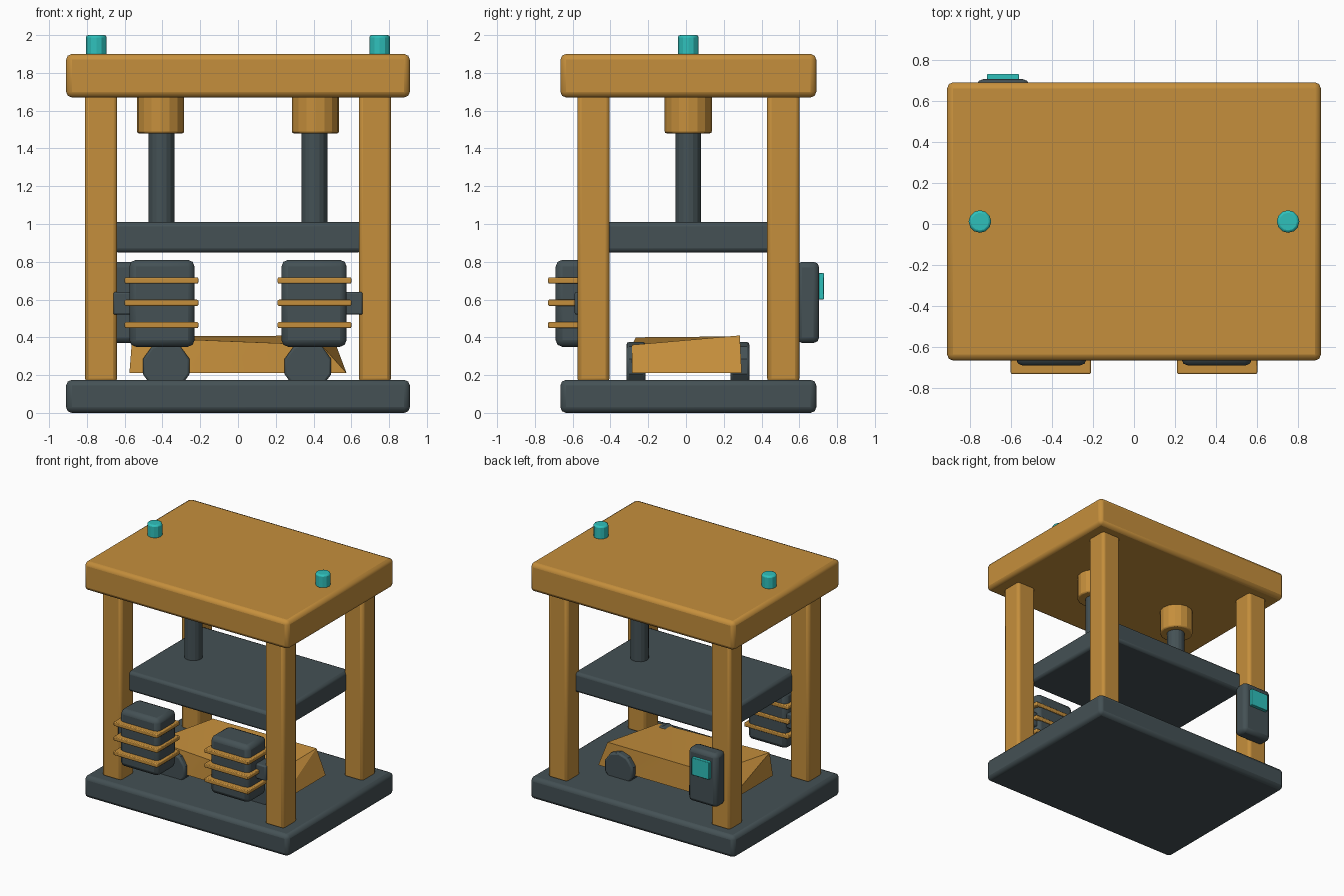
import bpy, bmesh, math
from mathutils import Vector, Matrix

if "Cube" in bpy.data.objects:
    bpy.data.objects.remove(bpy.data.objects["Cube"])


def material(name, rgb):
    mat = bpy.data.materials.new(name)
    mat.use_nodes = True
    color = (*rgb, 1)
    mat.diffuse_color = color
    mat.node_tree.nodes["Principled BSDF"].inputs["Base Color"].default_value = color
    return mat


GOLD = material("ochre paint", (0.56, 0.275, 0.045))
STEEL = material("dark steel", (0.058, 0.082, 0.09))
TEAL = material("teal light", (0.028, 0.53, 0.5))


def finish(name, bm, mat, bevel=0, segments=2):
    bmesh.ops.recalc_face_normals(bm, faces=bm.faces)
    mesh = bpy.data.meshes.new(name)
    bm.to_mesh(mesh)
    bm.free()
    mesh.materials.append(mat)
    obj = bpy.data.objects.new(name, mesh)
    bpy.context.collection.objects.link(obj)
    if bevel:
        mod = obj.modifiers.new("rounded edges", "BEVEL")
        mod.width = bevel
        mod.segments = segments
        mod.limit_method = "ANGLE"
        mod.angle_limit = math.radians(40)
    bpy.ops.object.select_all(action="DESELECT")
    obj.select_set(True)
    bpy.context.view_layer.objects.active = obj
    bpy.ops.object.shade_smooth_by_angle(angle=math.radians(20))
    return obj


def box(name, xs, ys, zs, mat, bevel=0):
    """Box between a low and a high value on each axis."""
    low, high = (Vector(c) for c in zip(xs, ys, zs))
    bm = bmesh.new()
    bmesh.ops.create_cube(bm, size=1)
    for v in bm.verts:
        v.co = (low + high) / 2 + v.co * (high - low)
    return finish(name, bm, mat, bevel)


def cylinder(name, center, radius, depth, mat, sides=16, axis="Z", bevel=0.01):
    turn = Matrix.Rotation(math.pi / 2, 4, "X") if axis == "Y" else Matrix()
    bm = bmesh.new()
    bmesh.ops.create_cone(bm, cap_ends=True, segments=sides, radius1=radius,
                          radius2=radius, depth=depth,
                          matrix=Matrix.Translation(center) @ turn)
    return finish(name, bm, mat, bevel)


# Frame: base, roof and four posts
WIDTH, DEPTH = (-0.91, 0.91), (-0.665, 0.69)
box("base", WIDTH, DEPTH, (0, 0.175), STEEL, 0.03)
box("roof", WIDTH, DEPTH, (1.67, 1.9), GOLD, 0.03)
for side, xs in (("left", (0.64, 0.81)), ("right", (-0.81, -0.64))):
    for end, ys in (("front", (-0.575, -0.405)), ("back", (0.43, 0.6))):
        box(f"{end}_{side}_post", xs, ys, (0.16, 1.69), GOLD, 0.022)

# Press plate with its two pistons, and the roof lamps
box("press_plate", (-0.66, 0.66), (-0.47, 0.49), (0.85, 1.01), STEEL, 0.022)
for side, s in (("left", 1), ("right", -1)):
    cylinder(f"{side}_piston_sleeve", (s * 0.41, 0.012, 1.58), 0.125, 0.2, GOLD)
    cylinder(f"{side}_piston_rod", (s * 0.405, 0.012, 1.25), 0.068, 0.52, STEEL)
    cylinder(f"{side}_roof_lamp", (s * 0.75, 0.012, 1.945), 0.055, 0.11, TEAL, 12, bevel=0.012)

# Ribbed pump units on the front posts
for side, s in (("left", 1), ("right", -1)):
    def span(a, b):
        return sorted((s * a, s * b))
    box(f"{side}_pump", span(0.23, 0.575), (-0.69, -0.45), (0.35, 0.81), STEEL, 0.035)
    box(f"{side}_pump_bracket", span(0.55, 0.66), (-0.59, -0.47), (0.52, 0.64), STEEL, 0.01)
    for i in range(3):
        z = 0.465 + 0.118 * i
        box(f"{side}_pump_rib_{i + 1}", span(0.21, 0.6), (-0.73, -0.44),
            (z - 0.016, z + 0.016), GOLD, 0.006)

# Control box on the back of the right post
box("control_box", (-0.765, -0.51), (0.585, 0.705), (0.37, 0.8), STEEL, 0.03)
box("control_screen", (-0.715, -0.56), (0.69, 0.73), (0.6, 0.74), TEAL, 0.004)

# Crushed wreck: a box with bent top corners
TOP = {(1, -1): (0.44, -0.285, 0.36), (1, 1): (0.5, 0.285, 0.41),
       (-1, -1): (-0.56, -0.265, 0.4), (-1, 1): (-0.42, 0.28, 0.405)}
bm = bmesh.new()
bmesh.ops.create_cube(bm, size=2)
for v in bm.verts:
    x, y, z = (round(c) for c in v.co)
    v.co = TOP[x, y] if z > 0 else (x * 0.575, y * 0.29 + 0.005, 0.21)
bmesh.ops.triangulate(bm, faces=bm.faces)
finish("wreck_body", bm, GOLD)
for side, x in (("left", 0.37), ("right", -0.38)):
    for end, y in (("front", -0.265), ("back", 0.285)):
        cylinder(f"{end}_{side}_wheel", (x, y, 0.245), 0.13, 0.1, STEEL, 10, "Y", 0.012)
